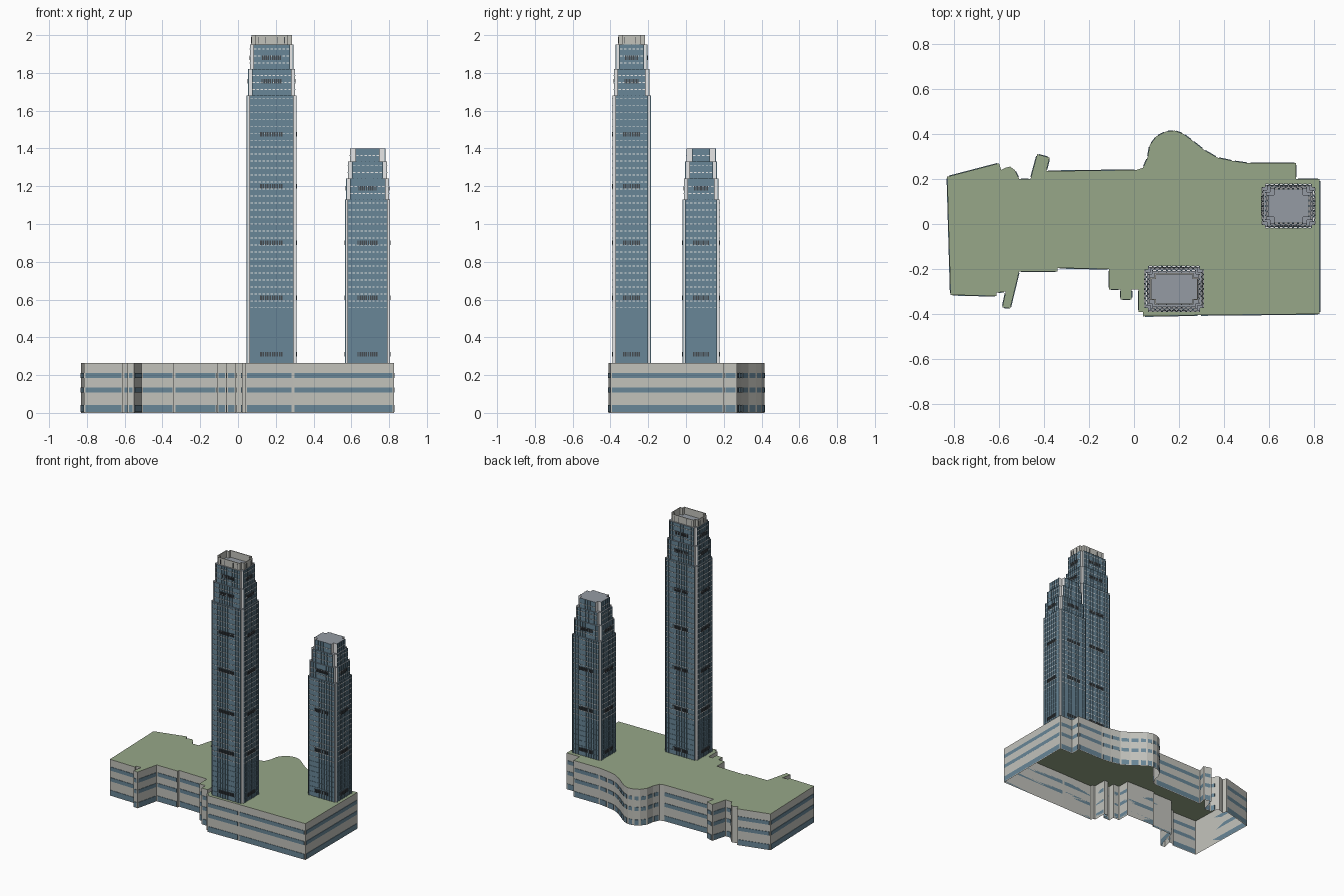
import bpy, bmesh
from mathutils import Vector

if "Cube" in bpy.data.objects:
    bpy.data.objects.remove(bpy.data.objects["Cube"])


def material(name, rgb):
    m = bpy.data.materials.new(name)
    m.use_nodes = True
    m.diffuse_color = (*rgb, 1)
    m.node_tree.nodes["Principled BSDF"].inputs["Base Color"].default_value = (*rgb, 1)
    return m


MATS = [material("blue_glass", (.14, .24, .31)),
        material("pale_stone", (.54, .54, .5)),
        material("lawn_green", (.31, .39, .25)),
        material("white_panel", (.9, .9, .9)),
        material("roof_grey", (.3, .33, .37)),
        material("dark_louvre", (.06, .07, .08))]
GLASS, STONE, GREEN, WHITE, ROOF, DARK = range(6)


def finish(bm, name):
    me = bpy.data.meshes.new(name)
    bm.to_mesh(me)
    bm.free()
    for m in MATS:
        me.materials.append(m)
    ob = bpy.data.objects.new(name, me)
    bpy.context.collection.objects.link(ob)
    return ob


def walls(bm, pts, z0, z1, colour, cap=None):
    """Upright walls along a counter-clockwise outline, with an optional flat top."""
    low = [bm.verts.new((x, y, z0)) for x, y in pts]
    top = [bm.verts.new((x, y, z1)) for x, y in pts]
    n = len(pts)
    for i in range(n):
        j = (i + 1) % n
        bm.faces.new((low[i], low[j], top[j], top[i])).material_index = colour(i)
    if cap is not None:
        bm.faces.new(top).material_index = cap


def plate(bm, a, b, s, e, z0, z1, depth, mat):
    """Thin box on the wall a-b, from fraction s to e, standing out by depth."""
    a, b = Vector(a), Vector(b)
    d = (b - a).normalized()
    out = Vector((d.y, -d.x)) * depth
    p, q = a.lerp(b, s), a.lerp(b, e)
    walls(bm, [p, p + out, q + out, q], z0, z1, lambda i: mat, mat)


# Podium: open shell with a lawn roof
outline = [(-.83, .21), (-.6, .27), (-.59, .24), (-.57, .25), (-.55, .255), (-.53, .24),
           (-.51, .2), (-.46, .2), (-.43, .31), (-.375, .295), (-.39, .235), (.01, .24),
           (.04, .25), (.06, .295), (.07, .35), (.1, .39), (.14, .41), (.18, .415),
           (.22, .4), (.26, .37), (.31, .33), (.37, .295), (.44, .28), (.51, .27),
           (.72, .27), (.72, .2), (.825, .2), (.825, -.4), (.29, -.405), (.04, -.41),
           (.04, -.39), (.02, -.39), (.02, -.29), (-.01, -.29), (-.01, -.335),
           (-.06, -.335), (-.06, -.29), (-.11, -.29), (-.11, -.2), (-.34, -.195),
           (-.34, -.21), (-.51, -.21), (-.55, -.375), (-.585, -.37), (-.57, -.3),
           (-.61, -.305), (-.61, -.32), (-.815, -.315)][::-1]
TOP = .265
bm = bmesh.new()
walls(bm, outline, 0, TOP, lambda i: STONE, GREEN)
finish(bm, "podium")

# Podium window bands
bm = bmesh.new()
for i, a in enumerate(outline):
    b = outline[(i + 1) % len(outline)]
    length = (Vector(b) - Vector(a)).length
    if length > .035:
        m = .008 / length
        for z0, z1 in ((.005, .042), (.107, .134), (.185, .212)):
            plate(bm, a, b, m, 1 - m, z0, z1, .003, GLASS)
finish(bm, "podium_windows")


def notched(cx, cy, hx, hy, n):
    """Rectangle with square notches at the corners; every third edge is a main wall."""
    quarter = [(-hx + n, -hy), (hx - n, -hy), (hx - n, -hy + n),
               (hx, -hy + n), (hx, hy - n), (hx - n, hy - n)]
    return [(cx + s * x, cy + s * y) for s in (1, -1) for x, y in quarter]


def tower(name, cx, cy, tiers, louvres):
    body, fins, floors, vents = (bmesh.new() for _ in range(4))
    z0 = TOP
    for hx, hy, n, z1 in tiers:
        pts = notched(cx, cy, hx, hy, n)
        walls(body, pts, z0, z1, lambda i: WHITE if i % 3 else GLASS, ROOF)
        for i in range(0, len(pts), 3):
            a, b = pts[i], pts[i + 1]
            length = (Vector(b) - Vector(a)).length
            bays = round(length / .022)
            # vertical mullions
            for k in range(bays + 1):
                s = k / bays * .985
                plate(fins, a, b, s, s + .015, z0, z1, .004, GLASS)
            # floor lines: glass ledges, with white dashes on the upper floors
            z = z0 + .03
            while z < z1 - .01:
                plate(fins, a, b, 0, 1, z, z + .003, .003, GLASS)
                if z > .55:
                    for k in range(bays):
                        plate(floors, a, b, (k + .2) / bays, (k + .8) / bays,
                              z, z + .004, .005, WHITE)
                z += .037
            # louvre groups on the plant floors
            for zl in louvres:
                if z0 < zl < z1:
                    for k in range(10):
                        s = .24 + k * .053
                        plate(vents, a, b, s, s + .035, zl - .012, zl + .012, .006, DARK)
        z0 = z1
    for bm, part in ((body, "body"), (fins, "mullions"),
                     (floors, "floor_lines"), (vents, "louvres")):
        finish(bm, name + "_" + part)


tower("tall_tower", .178, -.288,
      [(.128, .098, .012, 1.68), (.121, .09, .016, 1.82), (.111, .08, .014, 1.95)],
      (.31, .61, .9, 1.2, 1.475, 1.755, 1.88))
tower("short_tower", .686, .08,
      [(.115, .094, .01, 1.13), (.11, .087, .016, 1.24),
       (.1, .08, .018, 1.33), (.09, .074, .026, 1.4)],
      (.31, .61, .9, 1.19))

# Open crown on the tall tower
crown = notched(.178, -.288, .107, .07, .02)
bm = bmesh.new()
walls(bm, crown, 1.95, 2, lambda i: STONE)
mod = finish(bm, "crown").modifiers.new("thickness", "SOLIDIFY")
mod.thickness = .008
bm = bmesh.new()
for i in range(0, len(crown), 3):
    for s in (.1, .3, .68, .88):
        plate(bm, crown[i], crown[i + 1], s, s + .02, 1.955, 1.99, .002, DARK)
finish(bm, "crown_slits")
